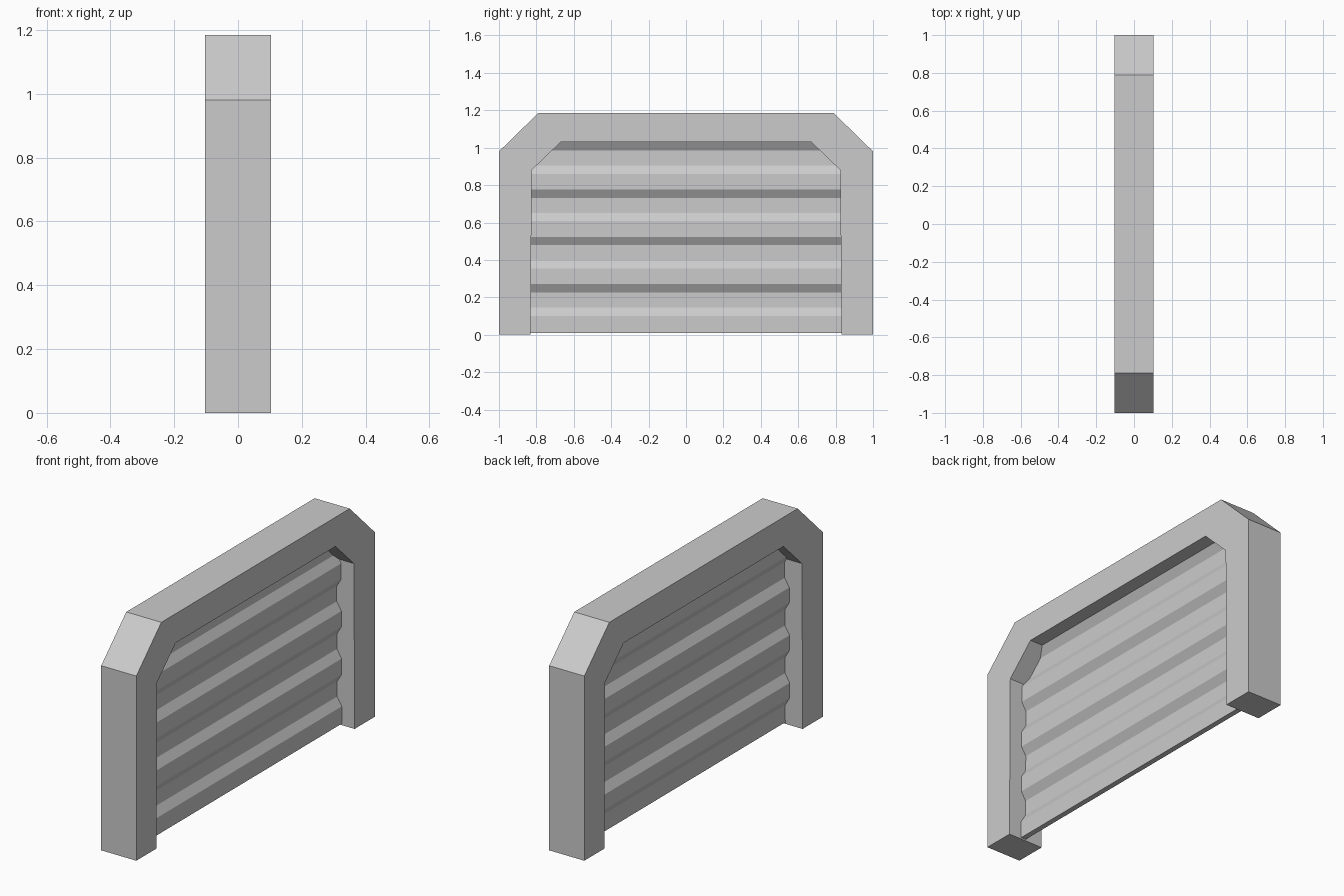
import bpy, bmesh
from mathutils import Vector

if "Cube" in bpy.data.objects:
    bpy.data.objects.remove(bpy.data.objects["Cube"])


def extruded(name, outline, offset):
    """Closed prism from a planar outline swept along offset."""
    mesh = bpy.data.meshes.new(name)
    bm = bmesh.new()
    face = bm.faces.new([bm.verts.new(p) for p in outline])
    result = bmesh.ops.extrude_face_region(bm, geom=[face], use_keep_orig=True)
    moved = [v for v in result["geom"] if isinstance(v, bmesh.types.BMVert)]
    bmesh.ops.translate(bm, verts=moved, vec=Vector(offset))
    bmesh.ops.recalc_face_normals(bm, faces=bm.faces)
    bm.to_mesh(mesh)
    bm.free()
    obj = bpy.data.objects.new(name, mesh)
    bpy.context.collection.objects.link(obj)
    return obj


# Door frame: chamfered arch, half outline mirrored across y
half_depth = 0.103
outer = [(1.0, 0.0), (1.0, 0.98), (0.79, 1.185)]
inner = [(0.67, 1.03), (0.825, 0.88), (0.831, 0.0)]
mirror = lambda pts: [(-y, z) for y, z in reversed(pts)]
arch = outer + mirror(outer) + mirror(inner) + inner
extruded("door_frame", [(-half_depth, y, z) for y, z in arch],
         (2 * half_depth, 0, 0))

# Roller door: corrugated sheet with four repeated ribs
thickness, high, low, pitch = 0.029, 0.028, 0.001, 0.2535
front = [(high, 0.008)]
for i in range(4):
    z = i * pitch
    front += [(high, z + 0.1), (low, z + 0.145),
              (low, z + 0.225), (high, z + 0.27)]
back = [(x - thickness, z) for x, z in reversed(front)]
half_width = 0.832
extruded("roller_door", [(x, -half_width, z) for x, z in front + back],
         (0, 2 * half_width, 0))
